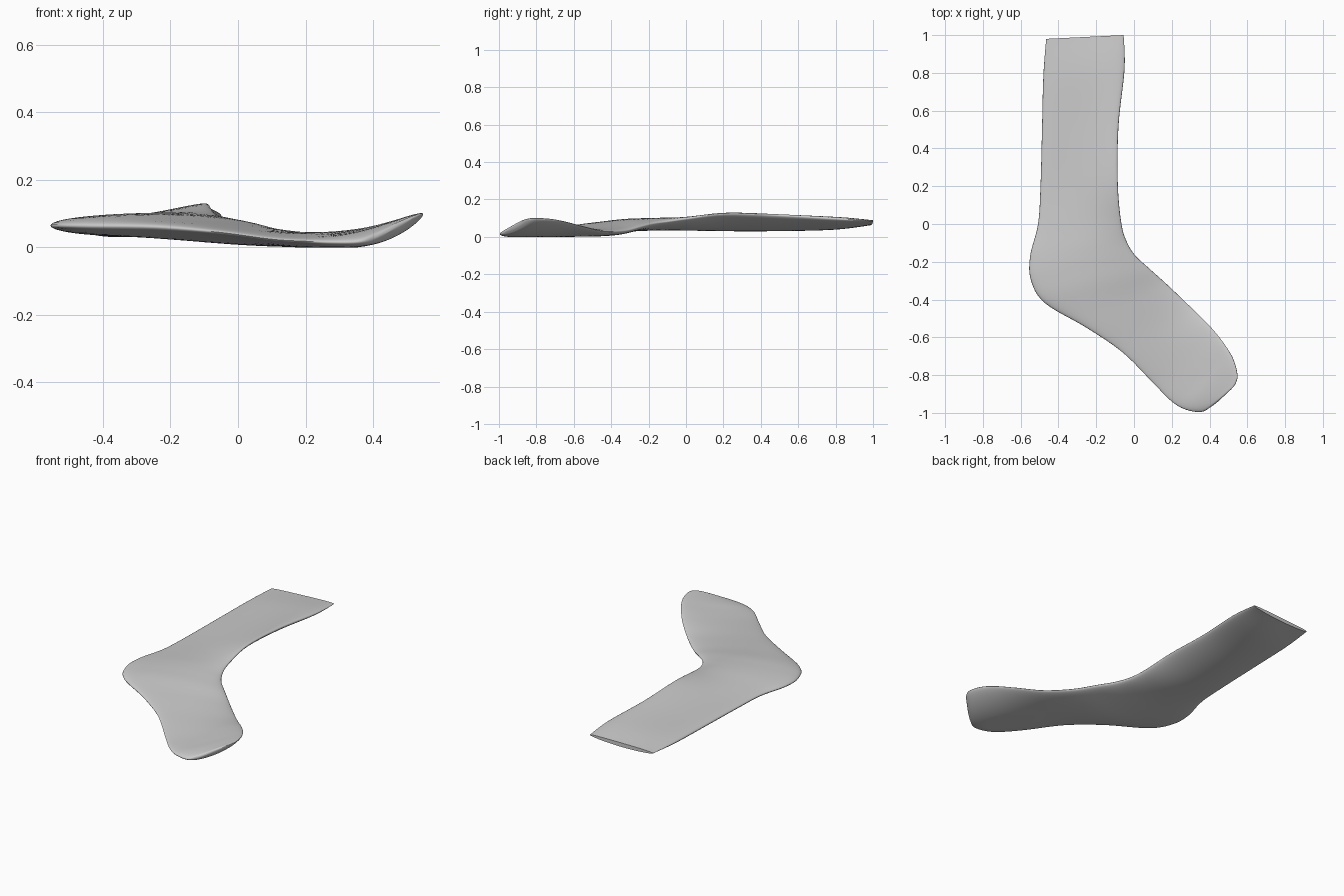
import bpy, bmesh, math

if "Cube" in bpy.data.objects:
    bpy.data.objects.remove(bpy.data.objects["Cube"])

# Sections from cuff to toe: left x, left y, right x, right y, z left, z middle, z right, half thickness
SECTIONS = [
    (-.465, .98, -.055, 1.00, .075, .075, .085, .012),
    (-.48, .78, -.050, .82, .070, .070, .095, .030),
    (-.487, .50, -.082, .52, .068, .066, .113, .032),
    (-.495, .20, -.086, .22, .066, .066, .124, .031),
    (-.508, 0, -.068, .01, .066, .067, .098, .031),
    (-.55, -.17, -.040, -.09, .065, .068, .083, .033),
    (-.545, -.30, .005, -.165, .064, .066, .072, .034),
    (-.47, -.42, .08, -.235, .063, .060, .055, .034),
    (-.25, -.55, .18, -.325, .060, .040, .032, .030),
    (-.06, -.68, .30, -.44, .045, .025, .030, .023),
    (.10, -.84, .41, -.55, .024, .021, .055, .021),
    (.20, -.94, .485, -.645, .018, .025, .080, .022),
    (.275, -.983, .528, -.72, .015, .034, .093, .024),
    (.355, -.995, .548, -.80, .016, .046, .098, .021),
    (.405, -.97, .538, -.845, .028, .058, .094, .014),
    (.445, -.94, .515, -.875, .045, .065, .085, .003),
]
STEPS, SIDES = 6, 48


def spline(a, b, c, d, t):
    return [.5 * (2 * q + (r - p) * t + (2 * p - 5 * q + 4 * r - s) * t * t
                  + (3 * q - p - 3 * r + s) * t ** 3)
            for p, q, r, s in zip(a, b, c, d)]


# Smooth list of sections
rows = []
last = len(SECTIONS) - 1
for i in range(last):
    pts = [SECTIONS[min(max(i + k, 0), last)] for k in (-1, 0, 1, 2)]
    rows += [spline(*pts, j / STEPS) for j in range(STEPS)]
rows.append(SECTIONS[-1])

# Flattened tube lofted through the sections
bm = bmesh.new()
rings = []
for lx, ly, rx, ry, zl, zm, zr, h in rows:
    ring = []
    for k in range(SIDES):
        a = 2 * math.pi * k / SIDES
        u = .5 - .5 * math.cos(a)
        z = zl * (1 - u) * (1 - 2 * u) + 4 * zm * u * (1 - u) + zr * u * (2 * u - 1)
        z += h * math.sin(a)
        ring.append(bm.verts.new((lx + (rx - lx) * u, ly + (ry - ly) * u, max(z, 0))))
    rings.append(ring)
for a, b in zip(rings, rings[1:]):
    for k in range(SIDES):
        n = (k + 1) % SIDES
        bm.faces.new((a[k], a[n], b[n], b[k]))
# Closed cuff and toe ends, filled with strips
for ring in (rings[0], rings[-1]):
    half = SIDES // 2
    for k in range(half):
        quad = [ring[k], ring[k + 1], ring[(-k - 1) % SIDES], ring[-k % SIDES]]
        bm.faces.new(list(dict.fromkeys(quad)))
bmesh.ops.recalc_face_normals(bm, faces=bm.faces)

# Sit on the ground
low = min(v.co.z for v in bm.verts)
bmesh.ops.translate(bm, verts=bm.verts, vec=(0, 0, -low))

mesh = bpy.data.meshes.new("sock")
bm.to_mesh(mesh)
bm.free()
sock = bpy.data.objects.new("sock", mesh)
bpy.context.collection.objects.link(sock)
bpy.context.view_layer.objects.active = sock
sock.select_set(True)
bpy.ops.object.shade_smooth_by_angle(angle=math.radians(60))
